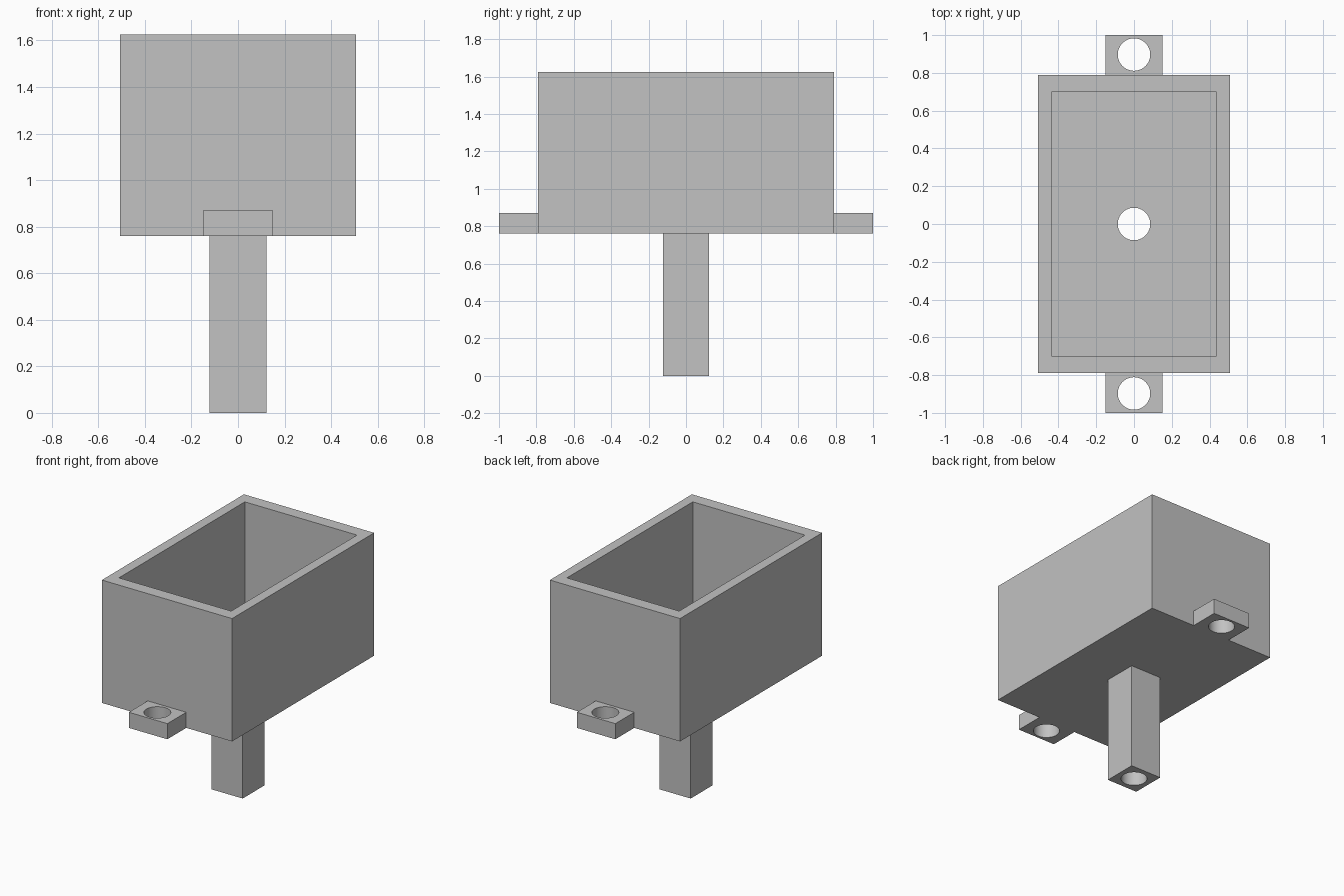
import bpy
import bmesh
import math
from mathutils import Matrix, Vector

if "Cube" in bpy.data.objects:
    bpy.data.objects.remove(bpy.data.objects["Cube"], do_unlink=True)

grey = bpy.data.materials.new("plain_grey")
grey.use_nodes = True
colour = (0.54, 0.54, 0.54, 1)
grey.diffuse_color = colour
grey.node_tree.nodes["Principled BSDF"].inputs["Base Color"].default_value = colour

# Main dimensions
BASE, TOP, FLOOR = 0.76, 1.625, 0.10
HALF_X, HALF_Y = 0.507, 0.79
HOLE = 0.086


def add_object(name, bm):
    mesh = bpy.data.meshes.new(name)
    bm.to_mesh(mesh)
    bm.free()
    mesh.materials.append(grey)
    obj = bpy.data.objects.new(name, mesh)
    bpy.context.collection.objects.link(obj)
    return obj


def block(name, low, high):
    low, high = Vector(low), Vector(high)
    bm = bmesh.new()
    place = Matrix.Translation((low + high) / 2) @ Matrix.Diagonal((*(high - low), 1))
    bmesh.ops.create_cube(bm, size=1, matrix=place)
    return add_object(name, bm)


def drill(name, y):
    bm = bmesh.new()
    bmesh.ops.create_cone(bm, cap_ends=True, segments=48, radius1=HOLE, radius2=HOLE,
                          depth=4, matrix=Matrix.Translation((0, y, 0.5)))
    return add_object(name, bm)


def cut(obj, *cutters):
    for cutter in cutters:
        mod = obj.modifiers.new("cut", 'BOOLEAN')
        mod.operation = 'DIFFERENCE'
        mod.solver = 'EXACT'
        mod.object = cutter
    bpy.ops.object.select_all(action='DESELECT')
    obj.select_set(True)
    bpy.context.view_layer.objects.active = obj
    for mod in list(obj.modifiers):
        bpy.ops.object.modifier_apply(modifier=mod.name)
    bpy.ops.object.shade_smooth_by_angle(angle=math.radians(30))


# Open box with a hole through its floor
centre_drill = drill("centre_drill", 0)
cavity = block("cavity_cutter", (-0.437, -0.70, BASE + FLOOR), (0.437, 0.70, TOP + 0.2))
box = block("open_box", (-HALF_X, -HALF_Y, BASE), (HALF_X, HALF_Y, TOP))
cut(box, cavity, centre_drill)

# Hollow square stem
stem = block("stem", (-0.122, -0.122, 0), (0.122, 0.122, BASE))
cut(stem, centre_drill)
helpers = [centre_drill, cavity]

# Mounting tabs at both ends
for name, side in (("front_tab", -1), ("back_tab", 1)):
    near, far = sorted((side * HALF_Y, side * 1.0))
    tab = block(name, (-0.15, near, BASE), (0.15, far, 0.87))
    tab_drill = drill(name + "_drill", side * 0.897)
    cut(tab, tab_drill)
    helpers.append(tab_drill)

for helper in helpers:
    bpy.data.objects.remove(helper, do_unlink=True)
